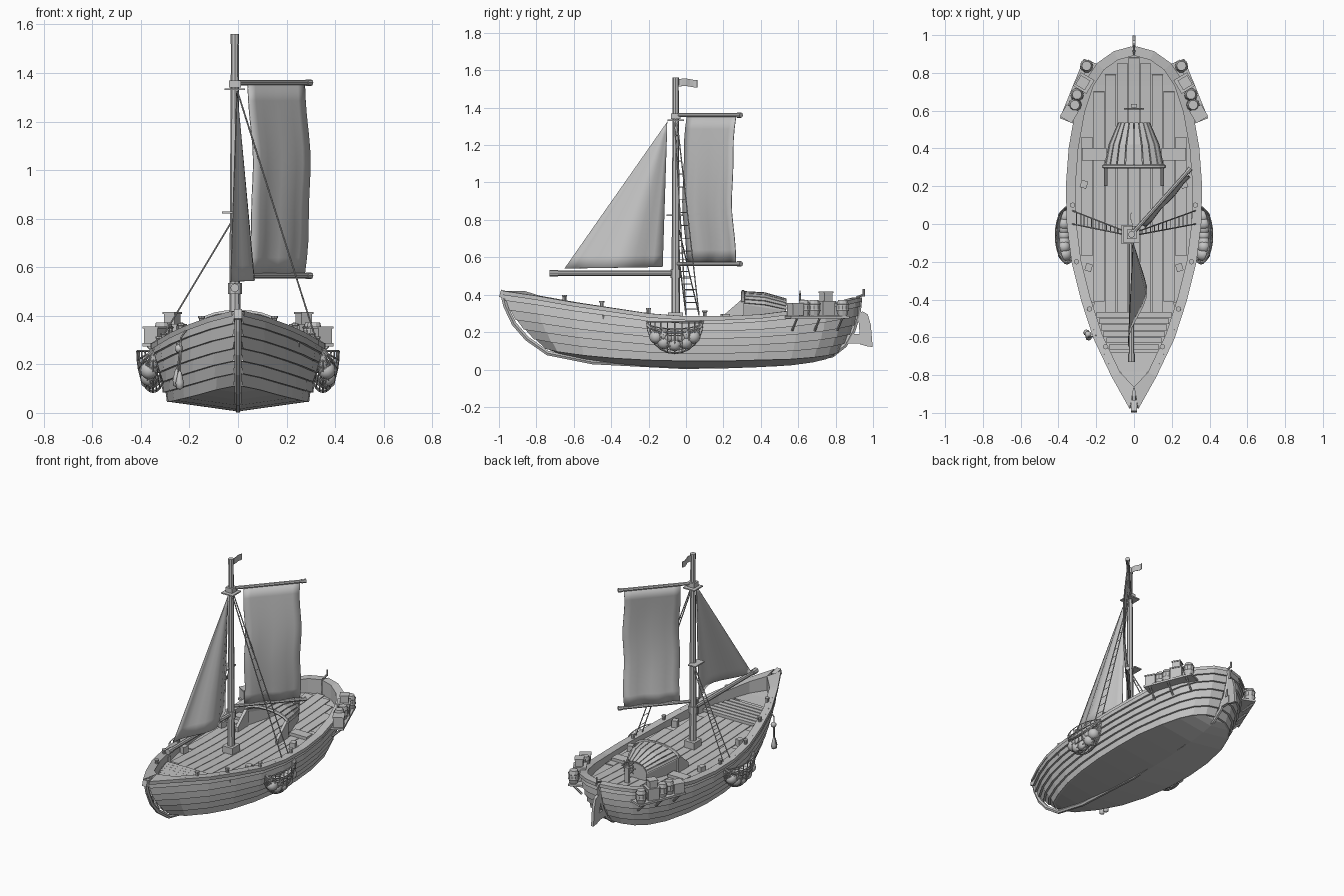
import bpy
import bmesh
from math import sin, cos, pi, radians
from mathutils import Vector, Matrix, Euler

cube = bpy.data.objects.get("Cube")
if cube:
    bpy.data.objects.remove(cube)

grey = bpy.data.materials.new("plain_grey")
grey.use_nodes = True
COLOUR = (0.55, 0.55, 0.55, 1)
grey.diffuse_color = COLOUR
grey.node_tree.nodes["Principled BSDF"].inputs["Base Color"].default_value = COLOUR


def add(name, mesh, mirror=False, thick=0, smooth=False):
    mesh.materials.clear()
    mesh.materials.append(grey)
    ob = bpy.data.objects.new(name, mesh)
    bpy.context.scene.collection.objects.link(ob)
    for poly in mesh.polygons:
        poly.use_smooth = smooth
    if thick:
        solid = ob.modifiers.new("thickness", 'SOLIDIFY')
        solid.thickness, solid.offset = thick, 0
    if mirror:
        ob.modifiers.new("mirror", 'MIRROR').use_clip = False
    return ob


def finish(name, bm, **opts):
    bmesh.ops.recalc_face_normals(bm, faces=bm.faces)
    mesh = bpy.data.meshes.new(name)
    bm.to_mesh(mesh)
    bm.free()
    return add(name, mesh, **opts)


def loft(name, rows, **opts):
    bm = bmesh.new()
    grid = [[bm.verts.new(p) for p in row] for row in rows]
    for a, b in zip(grid, grid[1:]):
        for i in range(len(a) - 1):
            bm.faces.new((a[i], a[i + 1], b[i + 1], b[i]))
    bmesh.ops.remove_doubles(bm, verts=bm.verts, dist=0.0005)
    return finish(name, bm, **opts)


def box(name, loc, size, rot=(0, 0, 0), **opts):
    bm = bmesh.new()
    mat = Matrix.LocRotScale(Vector(loc), Euler(rot), Vector(size))
    bmesh.ops.create_cube(bm, size=1, matrix=mat)
    return finish(name, bm, **opts)


def tubes(name, paths, r, sides=2, **opts):
    cu = bpy.data.curves.new(name, 'CURVE')
    cu.dimensions, cu.bevel_depth = '3D', r
    cu.bevel_resolution, cu.use_fill_caps = sides, True
    for path in paths:
        sp = cu.splines.new('POLY')
        sp.points.add(len(path) - 1)
        for pt, p in zip(sp.points, path):
            pt.co = (*p, 1)
    tmp = bpy.data.objects.new("temp", cu)
    bpy.context.scene.collection.objects.link(tmp)
    mesh = bpy.data.meshes.new_from_object(tmp.evaluated_get(bpy.context.evaluated_depsgraph_get()))
    bpy.data.objects.remove(tmp)
    mesh.name = name
    return add(name, mesh, **opts)


def lathe(name, loc, profile, sides=10, rot=(0, 0, 0), **opts):
    mat = Matrix.LocRotScale(Vector(loc), Euler(rot), None)
    rows = [[mat @ Vector((r * cos(2 * pi * i / sides), r * sin(2 * pi * i / sides), z))
             for i in range(sides + 1)] for r, z in profile]
    return loft(name, rows, **opts)


def ball(name, loc, r, **opts):
    bm = bmesh.new()
    bmesh.ops.create_icosphere(bm, subdivisions=2, radius=r, matrix=Matrix.Translation(loc))
    return finish(name, bm, smooth=True, **opts)


def interp(pts, y):
    for (a, va), (b, vb) in zip(pts, pts[1:]):
        if a <= y <= b:
            return va + (vb - va) * (y - a) / max(b - a, 1e-6)
    return pts[0][1] if y < pts[0][0] else pts[-1][1]


# Hull stations: rail y, width, height; chine y, width, height
ST = [(-.97, .01, .42, -.74, .01, .11), (-.8, .105, .395, -.68, .08, .095),
      (-.6, .2, .36, -.54, .15, .075), (-.4, .265, .33, -.38, .21, .06),
      (-.2, .315, .3, -.2, .25, .05), (0, .34, .285, 0, .275, .045),
      (.2, .345, .285, .2, .28, .045), (.4, .33, .295, .38, .27, .05),
      (.6, .295, .32, .56, .235, .055), (.75, .245, .345, .68, .19, .065),
      (.84, .185, .365, .75, .14, .075), (.9, .1, .38, .79, .075, .085),
      (.925, .01, .385, .8, .01, .09)]


def ring(t, off=0, dz=0):
    base = []
    for y, w, z, cy, cw, cz in ST:
        u = t ** 1.8
        base.append(Vector((w + (cw - w) * u, y + (cy - y) * u, z + (cz - z) * t + dz)))
    out = []
    for i, p in enumerate(base):
        tan = base[min(i + 1, len(base) - 1)] - base[max(i - 1, 0)]
        q = p + Vector((tan.y, -tan.x, 0)).normalized() * off
        if i == 0 and off < 0:
            q.y += 0.09
        q.x = max(q.x, 0)
        out.append(q)
    return out


def deck_z(rail):
    return 0.25 + 0.35 * (rail - 0.285)


# Hull with lapped strakes, rail and deck
STRAKES = 6
chine = ring(1)
rows = [[Vector((0, p.y, p.z - 0.14 * p.x)) for p in chine], chine]
for k in reversed(range(STRAKES)):
    rows += [ring((k + 1) / STRAKES, 0.013), ring(k / STRAKES)]
inner = ring(0, -0.035)
edge = [Vector((p.x, p.y, deck_z(p.z))) for p in inner]
rows += [ring(0, .016, -.022), ring(0, .016), inner, edge, [Vector((0, p.y, p.z)) for p in edge]]
loft("hull", rows, mirror=True)
inner_w = [(p.y, p.x) for p in inner]
level = [(p.y, p.z) for p in edge]

# Keel with stem and stern post
tubes("keel", [[(0, y, z) for y, z in (
    (-.982, .41), (-.965, .34), (-.92, .245), (-.85, .165), (-.74, .088), (-.5, .04), (0, .014),
    (.5, .03), (.78, .075), (.85, .13), (.895, .21), (.922, .3), (.93, .38))]], .014, 1)
box("stem_head", (0, -.965, .4), (.032, .06, .04), (radians(-15), 0, 0))
tubes("rail_joint", [[(0, .91, .385), (0, .95, .4)], [(0, .95, .39), (0, .95, .43)]], .006)

# Deck planks
for k in range(-4, 5):
    x0, x1 = k * .062 - .029, k * .062 + .029
    far = max(abs(x0), abs(x1))
    ys = [-.47 + .03 * i for i in range(46)]
    ys = [y for y in ys if interp(inner_w, y) > far + .004]
    loft("deck_plank", [[(x, y, interp(level, y) + .006) for y in ys] for x in (x0, x1)], thick=.006)

# Raised foredeck boards
for k in range(6):
    y = -.48 - k * .034
    w = interp(inner_w, y - .015)
    box("foredeck_board", (0, y, interp(level, y) + .02), (2 * w, .03, .02))
ys = [-.68 - .02 * i for i in range(11)]
loft("foredeck", [[(s * interp(inner_w, y), y, interp(level, y) + .028) for y in ys] for s in (-1, 1)])

# Mast with fittings
MX, MY = -.013, -.055
lathe("mast", (MX, MY, .24), [(0, 0), (.024, 0), (.021, .5), (.016, 1.29), (0, 1.29)], 8)
box("mast_step", (MX, MY, .275), (.075, .08, .06))
lathe("mast_collar", (MX, MY, .49), [(0, 0), (.029, 0), (.029, .045), (0, .045)], 8)
lathe("mast_cap", (MX, MY, 1.52), [(0, 0), (.018, 0), (.018, .04), (0, .04)], 8)
box("yard_bracket", (MX, MY, 1.355), (.05, .05, .03))
box("upper_platform", (MX, MY, 1.333), (.085, .09, .008))
box("lower_platform", (MX - .025, MY, .825), (.055, .1, .008))
loft("flag", [[(MX + .006 * sin(6 * i / 5), MY + .015 + i * .02, z + .004 * sin(i)) for i in range(6)]
              for z in (1.512, 1.552)], thick=.003)

# Square sail on two slanting yards
start, end = Vector((MX, MY, 0)), Vector((.3, .295, 0))
for name, z in (("upper_yard", 1.36), ("lower_yard", .565)):
    a, b = start + Vector((0, 0, z)), end + Vector((0, 0, z))
    tubes(name, [[a, b]], .011)
    tubes(name + "_end", [[b - (b - a) * .06, b]], .014)
square = []
for j in range(13):
    v = j / 12
    row = []
    for i in range(9):
        p = start.lerp(end, .17 + .75 * i / 8 + .01 * sin(4 * pi * v))
        bulge = .03 * sin(pi * v) + .008 * sin(pi * i / 2) * (1 - v)
        row.append(p + Vector((bulge * .7, -bulge * .7, .575 + .775 * v)))
    square.append(row)
loft("square_sail", square, thick=.004, smooth=True)

# Triangular sail and boom
tack, clew, peak = Vector((-.03, -.65, .54)), Vector((-.01, -.125, .548)), Vector((-.005, -.1, 1.325))
jib = []
for j in range(13):
    v = j / 12
    jib.append([tack.lerp(clew, i / 10).lerp(peak, v) + Vector(
        ((1 - v) * (.085 * sin(pi * i / 10) ** 2 - .015 * sin(2 * pi * i / 10)), 0, 0)) for i in range(11)])
loft("triangular_sail", jib, thick=.004, smooth=True)
tubes("boom", [[(MX, MY, .515), (MX, -.72, .515)]], .014)
tubes("boom_end", [[(MX, -.685, .515), (MX, -.73, .515)]], .018)

# Rope ladders
for name, s, top in (("left_ladder", 1, 1.32), ("right_ladder", -1, .79)):
    head = Vector((MX + s * .012, MY, top))
    feet = [Vector((s * .325, y, .29)) for y in (0, .07)]
    ropes = [[head + Vector((0, d, 0)), f] for d, f in zip((-.006, .008), feet)]
    rungs = [[a.lerp(b, k / 15) for a, b in ropes] for k in range(1, 15)]
    tubes(name, ropes, .0035, 1)
    tubes(name + "_rungs", rungs, .0022, 0)

# Net bags on both sides
def net(a, b):
    return (.35 + .066 * sin(a) * sin(b), -.06 - .15 * cos(a), .255 - .17 * sin(a) * abs(cos(b)))


arcs = [pi * i / 12 for i in range(13)]
cords = [[net(a, b) for a in arcs] for b in [pi * k / 14 for k in range(-3, 8)]]
cords += [[net(a, pi * k / 14) for k in range(-3, 8)] for a in arcs[1:-1]]
tubes("net_cords", cords, .0035, 0, mirror=True)
tubes("net_rim", [[(.352 + .05 * sin(a), -.06 - .15 * cos(a), .258 - .06 * sin(a)) for a in arcs]],
      .006, 1, mirror=True)
for k in range(5):
    a = pi * (k + 1) / 6
    ball("net_load", (.365, -.06 - .115 * cos(a), .215 - .08 * sin(a)), .038, mirror=True)
    ball("net_load", (.37, -.06 - .07 * cos(a), .2 - .03 * sin(a)), .034, mirror=True)

# Stern side platforms with cargo
YAW = radians(22)
turn = Matrix.Translation((.285, .7, .28)) @ Matrix.Rotation(YAW, 4, 'Z')
box("side_platform", turn @ Vector((0, 0, 0)), (.095, .34, .014), (0, 0, YAW), mirror=True)
for y in (-.13, 0, .13):
    foot = turn @ Vector((-.03, y, -.07))
    tubes("platform_brace", [[foot, turn @ Vector((.04, y, -.005))]], .007, 1, mirror=True)
barrel = [(0, 0), (.025, 0), (.033, .03), (.033, .055), (.025, .085), (0, .085)]
for x, y in ((.01, -.02), (.0, -.075), (.02, .14)):
    lathe("barrel", turn @ Vector((x, y, .007)), barrel, mirror=True)
    for h in (.025, .06):
        lathe("barrel_hoop", turn @ Vector((x, y, .007 + h)), [(.034, 0), (.036, .004), (.034, .008)], mirror=True)
for x, y, z, size in ((.01, -.13, .04, .065), (.0, .05, .045, .075), (.005, .05, .107, .05), (-.01, .1, .03, .045)):
    box("crate", turn @ Vector((x, y, z)), (size, size, size), (0, 0, YAW + .15), mirror=True)
    box("crate_lid", turn @ Vector((x, y, z + size / 2)), (size + .008, size + .008, .008), (0, 0, YAW + .15), mirror=True)

# Hatch cabin with slatted roof
def arch(y, half, top, side, k, n=10):
    a = pi * k / n
    return Vector((-half * cos(a), y, side + (top - side) * sin(a)))


for k in range(10):
    ends = ((.3, .155, .415, .355), (.42, .13, .408, .345), (.535, .08, .375, .32))
    loft("roof_slat", [[arch(*e, k + .06), arch(*e, k + .94)] for e in ends], thick=.01)
front, back = [[arch(*e, k) - Vector((0, 0, .006)) for k in range(11)] for e in (ends[0], ends[2])]
for r, half in ((front, .15), (back, .075)):
    r.insert(0, Vector((-half, r[0].y, .25)))
    r.append(Vector((half, r[0].y, .25)))
loft("cabin_walls", [front, back, [Vector((0, .535, .26))] * 13])
loft("cabin_wing", [[(.15, .2, .25), (.15, .31, .25)], [(.15, .2, .29), (.15, .31, .385)]], thick=.02, mirror=True)
tubes("cabin_front_beam", [[arch(.305, .16, .415, .36, k) for k in range(11)]], .011, 1)
box("thwart", (.21, .37, .272), (.13, .065, .02), mirror=True)

# Steering wheel
hub = Vector((0, .61, .37))
spin = [Vector((cos(pi * k / 8), 0, sin(pi * k / 8))) for k in range(17)]
tubes("wheel_rim", [[hub + d * .036 for d in spin]], .005, 1)
tubes("wheel_spokes", [[hub - d * .052, hub + d * .052] for d in spin[:8:2]], .004, 1)
box("wheel_post", (0, .625, .31), (.03, .018, .13))

# Rudder and its arm
loft("rudder", [[(0, .915, .3), (0, .945, .31), (0, .972, .295)],
                [(0, .925, .24), (0, .955, .24), (0, .988, .24)],
                [(0, .93, .135), (0, .965, .125), (0, .998, .12)]], thick=.018)
box("rudder_arm", (0, .89, .165), (.02, .1, .05))

# Rail posts and cleats
for x, y in ((.15, -.65), (.305, -.2), (.325, .1), (.235, -.45)):
    z = interp([(s[0], s[2]) for s in ST], y)
    lathe("rail_post", (x, y, z - .01), [(0, 0), (.01, 0), (.01, .03), (.014, .032), (.014, .04), (0, .04)], 8, mirror=True)
for x, y in ((.24, -.23), (.23, -.43), (.265, .21)):
    box("cleat", (x, y, interp(level, y) + .025), (.035, .04, .045), (0, 0, .3), mirror=True)

# Hanging fenders by the bow
for x, y, z in ((-.252, -.575, .135), (-.24, -.6, .125)):
    tubes("fender_rope", [[(-.2, -.59, .36), (-.235, -.6, .31), (x, y, z)]], .004, 1)
    lathe("fender", (x, y, z - .03), [(0, 0), (.015, .008), (.017, .03), (.008, .07), (0, .085)], 8, smooth=True)
ball("fender_float", (-.243, -.585, .265), .018)
